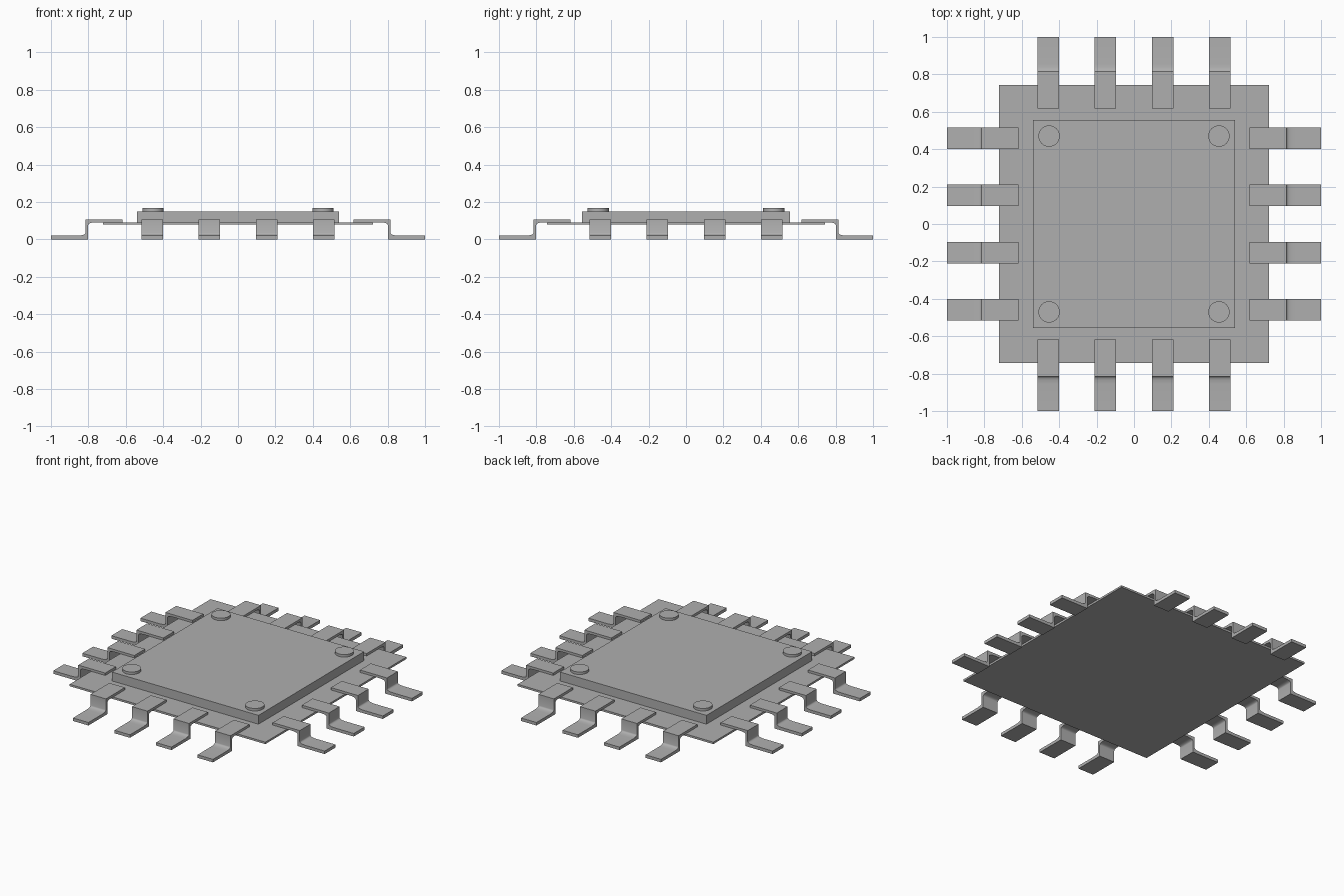
import bpy, bmesh, math
from mathutils import Matrix

if "Cube" in bpy.data.objects:
    bpy.data.objects.remove(bpy.data.objects["Cube"])

# Dark grey for all parts
GREY = bpy.data.materials.new("dark_grey")
GREY.diffuse_color = (0.43, 0.43, 0.43, 1)
GREY.use_nodes = True
GREY.node_tree.nodes["Principled BSDF"].inputs["Base Color"].default_value = GREY.diffuse_color


def finish(name, bm, smooth=False):
    bmesh.ops.recalc_face_normals(bm, faces=bm.faces)
    me = bpy.data.meshes.new(name)
    bm.to_mesh(me)
    bm.free()
    me.materials.append(GREY)
    ob = bpy.data.objects.new(name, me)
    bpy.context.collection.objects.link(ob)
    if smooth:
        bpy.ops.object.select_all(action='DESELECT')
        bpy.context.view_layer.objects.active = ob
        ob.select_set(True)
        bpy.ops.object.shade_smooth_by_angle(angle=math.radians(40))


def box(name, sx, sy, z0, z1):
    bm = bmesh.new()
    bmesh.ops.create_cube(bm, size=1)
    bmesh.ops.scale(bm, vec=(sx, sy, z1 - z0), verts=bm.verts)
    bmesh.ops.translate(bm, vec=(0, 0, (z0 + z1) / 2), verts=bm.verts)
    finish(name, bm)


# Thin base plate and raised body
box("base_plate", 1.442, 1.484, 0.078, 0.091)
box("raised_body", 1.08, 1.112, 0.09, 0.15)

# Round corner studs
for sx in (-1, 1):
    for sy in (-1, 1):
        bm = bmesh.new()
        bmesh.ops.create_cone(bm, cap_ends=True, segments=32, radius1=0.057,
                              radius2=0.057, depth=0.019)
        bmesh.ops.translate(bm, vec=(sx * 0.454, sy * 0.47, 0.157), verts=bm.verts)
        finish("corner_stud", bm, True)

# Bent lead cross-section: distance from centre, height
PROFILE = [(0.617, 0.091), (0.617, 0.107), (0.816, 0.107),
           (0.816, 0.034), (0.818, 0.029), (0.823, 0.0255), (0.834, 0.022),
           (0.855, 0.02), (1.0, 0.02), (1.0, 0.0), (0.801, 0.0),
           (0.801, 0.076), (0.799, 0.081), (0.794, 0.085), (0.783, 0.089),
           (0.76, 0.091)]
WIDTH = 0.114


def lead(angle, offset):
    bm = bmesh.new()
    face = bm.faces.new([bm.verts.new((r, offset - WIDTH / 2, z)) for r, z in PROFILE])
    ext = bmesh.ops.extrude_face_region(bm, geom=[face], use_keep_orig=True)
    moved = [g for g in ext['geom'] if isinstance(g, bmesh.types.BMVert)]
    bmesh.ops.translate(bm, vec=(0, WIDTH, 0), verts=moved)
    bmesh.ops.transform(bm, matrix=Matrix.Rotation(angle, 4, 'Z'), verts=bm.verts)
    finish("bent_lead", bm, True)


# Four leads on each side
for side in range(4):
    for off in (-0.459, -0.153, 0.153, 0.459):
        lead(side * math.pi / 2, off)
